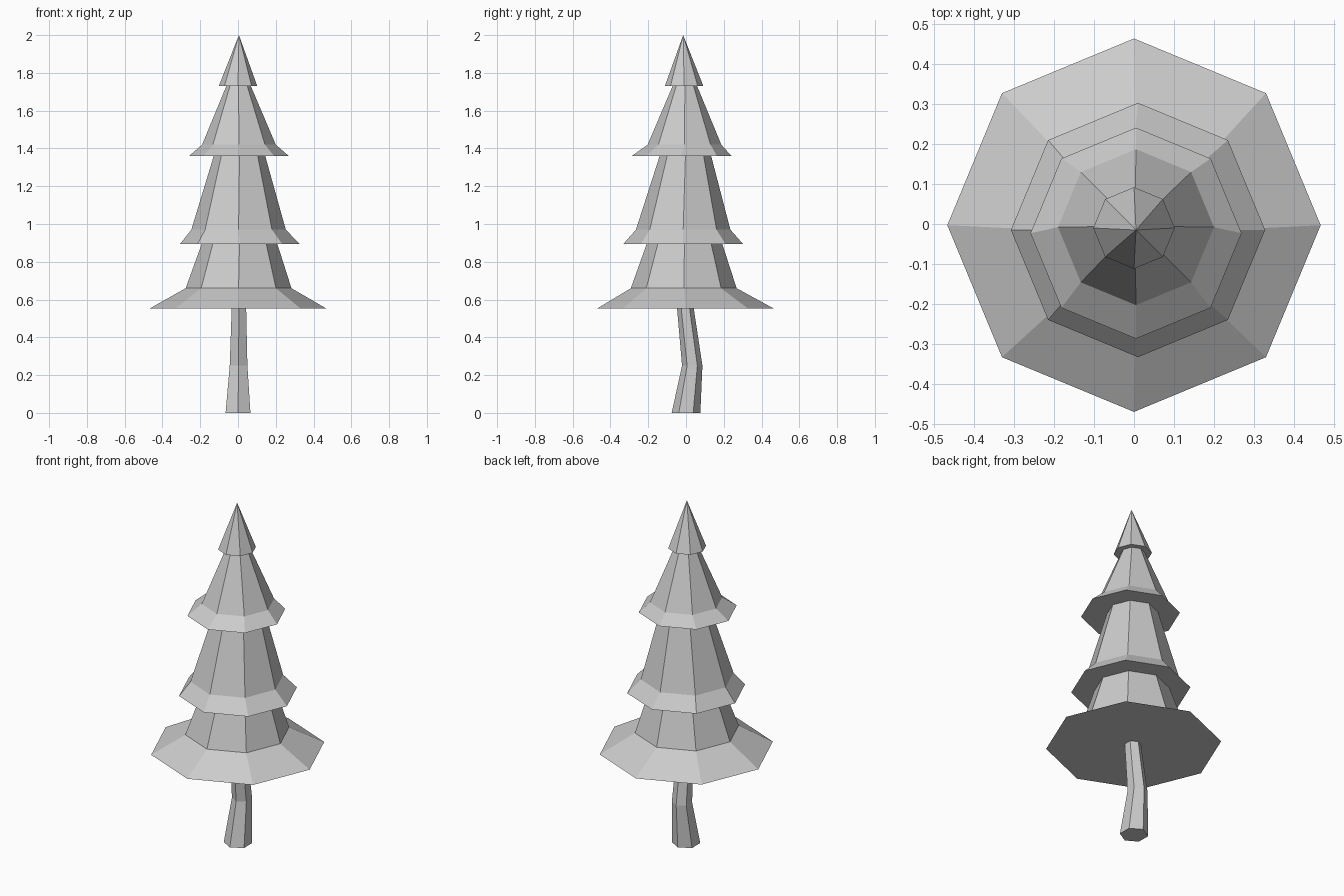
import bpy, bmesh
from math import cos, sin, pi

if "Cube" in bpy.data.objects:
    bpy.data.objects.remove(bpy.data.objects["Cube"])


def lofted(name, rings, sides, start=0.0):
    """Closed flat-shaded loft; rings are (z, radius, centre_x, centre_y)."""
    bm = bmesh.new()
    loops = []
    for z, r, cx, cy in rings:
        n = 1 if r == 0 else sides
        loops.append([bm.verts.new((cx + r * cos(start + 2 * pi * i / sides),
                                    cy + r * sin(start + 2 * pi * i / sides), z))
                      for i in range(n)])
    for a, b in zip(loops, loops[1:]):
        for i in range(sides):
            j = (i + 1) % sides
            if len(b) == 1:
                bm.faces.new((a[i], a[j], b[0]))
            else:
                bm.faces.new((a[i], a[j], b[j], b[i]))
    for loop in (loops[0], loops[-1]):
        if len(loop) > 1:
            bm.faces.new(loop)
    bmesh.ops.recalc_face_normals(bm, faces=bm.faces)
    mesh = bpy.data.meshes.new(name)
    bm.to_mesh(mesh)
    bm.free()
    obj = bpy.data.objects.new(name, mesh)
    bpy.context.collection.objects.link(obj)
    return obj


# Bent six-sided trunk
lofted("trunk", [(0, 0.076, 0, 0), (0.25, 0.054, 0.003, 0.033),
                 (0.56, 0.044, 0.005, -0.004)], 6, pi / 2)

# Flared eight-sided foliage tiers, bottom to top
tiers = {
    "bottom_foliage": [(0.553, 0.467, 0, -0.003), (0.66, 0.28, 0.003, -0.012),
                       (0.895, 0.20, 0.008, -0.008)],
    "lower_foliage": [(0.893, 0.318, 0.01, -0.015), (0.97, 0.25, 0.003, -0.015),
                      (1.365, 0.135, 0.008, -0.003)],
    "upper_foliage": [(1.36, 0.264, 0.005, -0.023), (1.42, 0.195, 0.005, -0.008),
                      (1.735, 0.063, 0.003, -0.006)],
    "top_foliage": [(1.73, 0.102, 0, -0.01), (2.0, 0, 0.005, -0.015)],
}
for name, rings in tiers.items():
    lofted(name, rings, 8)
